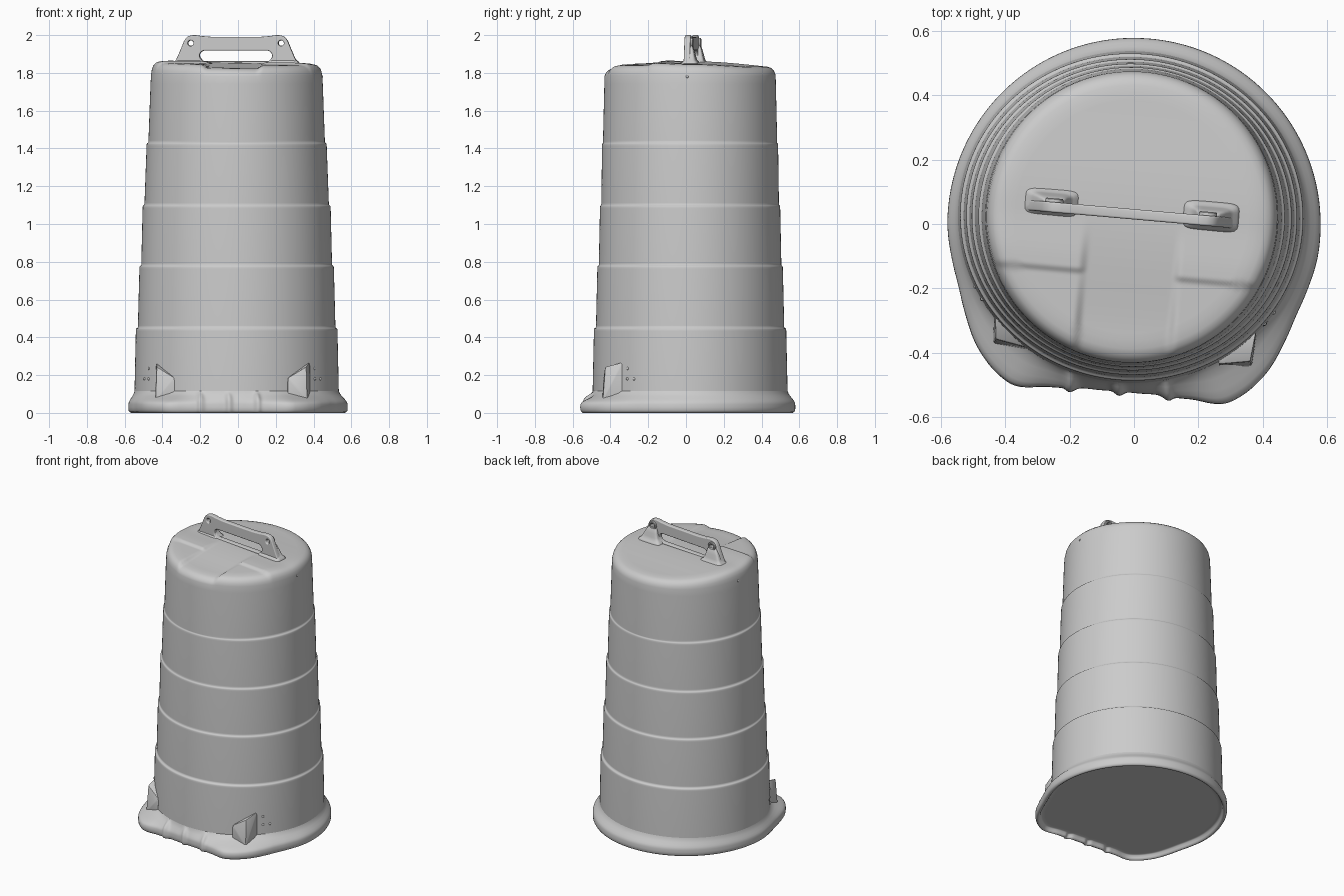
import bpy, bmesh
from math import sin, cos, pi, atan2, hypot, radians, exp
from mathutils import Matrix

if "Cube" in bpy.data.objects:
    bpy.data.objects.remove(bpy.data.objects["Cube"])

TURN = Matrix.Rotation(radians(-5), 4, 'Z')   # drum sits slightly turned
CX, CY = -0.009, 0.021                        # drum axis
HX = -0.013                                   # handle centre


def finish(name, bm, angle=35):
    bmesh.ops.recalc_face_normals(bm, faces=bm.faces)
    me = bpy.data.meshes.new(name)
    bm.to_mesh(me)
    bm.free()
    me.transform(TURN)
    ob = bpy.data.objects.new(name, me)
    bpy.context.collection.objects.link(ob)
    smooth(ob, angle)
    return ob


def smooth(ob, angle):
    bpy.ops.object.select_all(action='DESELECT')
    ob.select_set(True)
    bpy.context.view_layer.objects.active = ob
    bpy.ops.object.shade_smooth_by_angle(angle=radians(angle))


def loft(name, rings, cap_start=False, cap_end=False, angle=75):
    bm = bmesh.new()
    vs = [[bm.verts.new(p) for p in r] for r in rings]
    n = len(vs[0])
    for a, b in zip(vs, vs[1:]):
        for i in range(n):
            j = (i + 1) % n
            bm.faces.new((a[i], a[j], b[j], b[i]))
    if cap_start:
        bm.faces.new(vs[0])
    if cap_end:
        bm.faces.new(vs[-1])
    return finish(name, bm, angle)


def hull(name, pts, bevel=0.006):
    bm = bmesh.new()
    for p in pts:
        bm.verts.new(p)
    bmesh.ops.convex_hull(bm, input=bm.verts)
    bmesh.ops.dissolve_limit(bm, angle_limit=0.02, verts=bm.verts, edges=bm.edges)
    bmesh.ops.bevel(bm, geom=bm.edges[:], offset=bevel, segments=2,
                    profile=0.5, affect='EDGES', clamp_overlap=True)
    return finish(name, bm)


def step(e0, e1, x):
    t = min(max((x - e0) / (e1 - e0), 0), 1)
    return t * t * (3 - 2 * t)


# Moulded relief of the lid: front channel, side steps, gentle fall front and back
def relief(x, y):
    channel = 1 - step(0.13, 0.162, abs(x))
    z_channel = -0.022 * step(0.02, -0.36, y)
    z_side = 0.005 * step(0.02, -0.12, y) - 0.010 * step(-0.148, -0.172, y)
    z = channel * z_channel + (1 - channel) * z_side
    return z - 0.016 * x - 0.02 * step(0.05, 0.45, y) - 0.007 * step(-0.1, -0.45, y)


# Tapered drum body with four stepped ledges and a rounded lid
SEG = 320
tiers = [(0.10, 0.45, 0.541, 0.516, 0.534, 0.509),
         (0.45, 0.78, 0.523, 0.498, 0.515, 0.491),
         (0.78, 1.10, 0.505, 0.483, 0.498, 0.477),
         (1.10, 1.43, 0.488, 0.470, 0.477, 0.466),
         (1.43, 1.76, 0.467, 0.461, 0.456, 0.454)]
profile = []
for z0, z1, ax, ay, bx, by in tiers:
    profile += [(z0 + 0.003, ax, ay), (z0 + 0.012, ax, ay), (z1 - 0.018, bx, by)]
    if z1 < 1.7:
        profile += [(z1 - 0.009, bx - 0.0003, by - 0.0003), (z1 - 0.004, bx - 0.0018, by - 0.0018),
                    (z1 - 0.001, bx - 0.005, by - 0.005)]
profile += [(z, r, r) for z, r in ((1.79, 0.453), (1.813, 0.449), (1.832, 0.441),
                                   (1.845, 0.428), (1.851, 0.410), (1.853, 0.385))]
profile += [(1.854, r, r) for r in [0.004 + 0.366 * (1 - i / 48) for i in range(49)]]
rings = []
for z, rx, ry in profile:
    w = step(1.76, 1.85, z)
    ring = []
    for i in range(SEG):
        a = 2 * pi * i / SEG
        x, y = CX + rx * cos(a), CY + ry * sin(a)
        ring.append((x, y, z + w * relief(x, y)))
    rings.append(ring)
loft("drum_body", rings, cap_end=True)

# Base flange: round at the back, squared off and ribbed at the front
outline = [(0, -.52), (.12, -.52), (.25, -.525), (.315, -.54), (.39, -.495), (.458, -.414),
           (.495, -.33), (.525, -.24), (.556, -.15), (.577, -.06), (.58, 0), (0, .578)]
polar = [(atan2(x, -y), hypot(x, y)) for x, y in outline]


def polar_radius(a):
    a = pi - abs(pi - a % (2 * pi))
    for (a0, r0), (a1, r1) in zip(polar, polar[1:]):
        if a <= a1 + 1e-6:
            return r0 + (r1 - r0) * (a - a0) / (a1 - a0)
    return polar[-1][1]


def flange_radius(a):
    return sum(polar_radius(a + radians(k)) for k in (-3, -1.5, 0, 1.5, 3)) / 5


# Each ring: inset from the rim, blend towards the drum, height, rib lift
rings = []
for inset, t, z, lift in ((.06, 0, .03, 0), (.04, 0, .03, 0), (.032, 0, .026, 0), (.028, 0, .012, 0),
                          (.022, 0, .004, 0), (.014, 0, 0, 0), (.005, 0, .005, 0), (0, 0, .014, 0),
                          (0, -.02, .03, 0), (0, 0, .046, .003), (0, .05, .055, .008),
                          (0, .15, .063, .012), (0, .35, .074, .014), (0, .65, .089, .012),
                          (0, .88, .103, .006), (0, 1, .116, 0), (0, 1.05, .122, 0)):
    ring = []
    for i in range(480):
        a = 2 * pi * i / 480
        dx, dy = sin(a), -cos(a)
        r = flange_radius(a)
        rib = 0
        if dy < -0.7:
            rib = sum(exp(-((r * dx - rx) / 0.017) ** 2) for rx in (-0.15, 0, 0.15))
        r += 0.014 * rib - inset
        ix, iy = CX + 0.541 * dx, CY + 0.516 * dy
        ring.append((r * dx * (1 - t) + ix * t, r * dy * (1 - t) + iy * t, z + lift * rib))
    rings.append(ring)
loft("base_flange", rings, cap_start=True)

# Foot brackets and rivets, mirrored left and right
for side, s in (("left", -1), ("right", 1)):
    hull(side + "_base_bracket",
         [(s * x, y, z) for x, y, z in ((.412, -.28, .07), (.408, -.30, .27), (.404, -.408, .07),
                                        (.398, -.395, .245), (.30, -.412, .185), (.30, -.418, .07),
                                        (.30, -.34, .18), (.30, -.34, .07))])
    bm = bmesh.new()
    for ang, z, rx, ry in ((-35, .18, .537, .512), (-35, .235, .536, .511),
                           (-30, .18, .537, .512), (3, 1.78, .450, .450)):
        a = radians(ang)
        m = Matrix.Translation((CX + s * rx * cos(a), CY + ry * sin(a), z))
        bmesh.ops.create_uvsphere(bm, u_segments=12, v_segments=8, radius=0.008, matrix=m)
    finish(side + "_rivets", bm)

    # Handle foot: rounded block flaring down into the lid behind the plate
    sections = []
    for z, x0, x1, y0, y1 in ((1.84, .16, .338, -.002, .092), (1.85, .163, .336, .0, .09),
                              (1.860, .168, .330, .006, .084), (1.867, .180, .320, .015, .077),
                              (1.885, .192, .308, .022, .072), (1.91, .200, .296, .028, .066),
                              (1.935, .207, .28, .032, .059), (1.945, .213, .27, .035, .052)):
        ring = []
        for i in range(40):
            c, q = cos(2 * pi * i / 40), sin(2 * pi * i / 40)
            k = (c ** 6 + q ** 6) ** (-1 / 6)       # rounded rectangle
            ring.append((HX + s * ((x0 + x1) / 2 + (x1 - x0) / 2 * c * k),
                         (y0 + y1) / 2 + (y1 - y0) / 2 * q * k, z))
        sections.append(ring)
    loft(side + "_handle_foot", sections, cap_end=True, angle=50)

    # Raised boss around the bolt hole on the back of the handle
    boss = []
    for r, y in ((.015, .035), (.015, .055), (.018, .058), (.025, .058), (.028, .055), (.029, .035)):
        boss.append([(HX + s * .24 + r * cos(2 * pi * i / 24), y, 1.957 + r * sin(2 * pi * i / 24))
                     for i in range(24)])
    loft(side + "_handle_boss", boss, angle=40)

# Handle plate: outline with grip slot and two bolt holes
cu = bpy.data.curves.new("handle_plate", 'CURVE')
cu.dimensions = '2D'
cu.fill_mode = 'BOTH'
cu.extrude = 0.010
cu.bevel_depth = 0.006
cu.offset = -0.006
cu.bevel_resolution = 3


def add_loop(pts):
    sp = cu.splines.new('POLY')
    sp.points.add(len(pts) - 1)
    for p, (x, z) in zip(sp.points, pts):
        p.co = (x, z, 0, 1)
    sp.use_cyclic_u = True


def arc(cx, cz, r, a0, a1, n):
    return [(cx + r * cos(a0 + (a1 - a0) * i / n), cz + r * sin(a0 + (a1 - a0) * i / n))
            for i in range(n + 1)]


half = [(.335, 1.84), (.320, 1.865), (.304, 1.90), (.277, 1.965), (.268, 1.981), (.255, 1.993),
        (.237, 1.999), (.215, 2.0), (.18, 1.995), (.12, 1.99)]
add_loop(half + [(-x, z) for x, z in reversed(half)])
add_loop(arc(.165, 1.89, .028, -pi / 2, pi / 2, 10) + arc(-.165, 1.89, .028, pi / 2, 3 * pi / 2, 10))
for s in (-1, 1):
    add_loop(arc(s * .24, 1.957, .015, 0, 2 * pi * 23 / 24, 23))
plate = bpy.data.objects.new("handle_plate", cu)
bpy.context.collection.objects.link(plate)
bpy.ops.object.select_all(action='DESELECT')
plate.select_set(True)
bpy.context.view_layer.objects.active = plate
bpy.ops.object.convert(target='MESH')
plate = bpy.context.view_layer.objects.active
plate.data.transform(TURN @ Matrix.Translation((HX, 0.03, 0)) @ Matrix.Rotation(pi / 2, 4, 'X'))
smooth(plate, 50)
